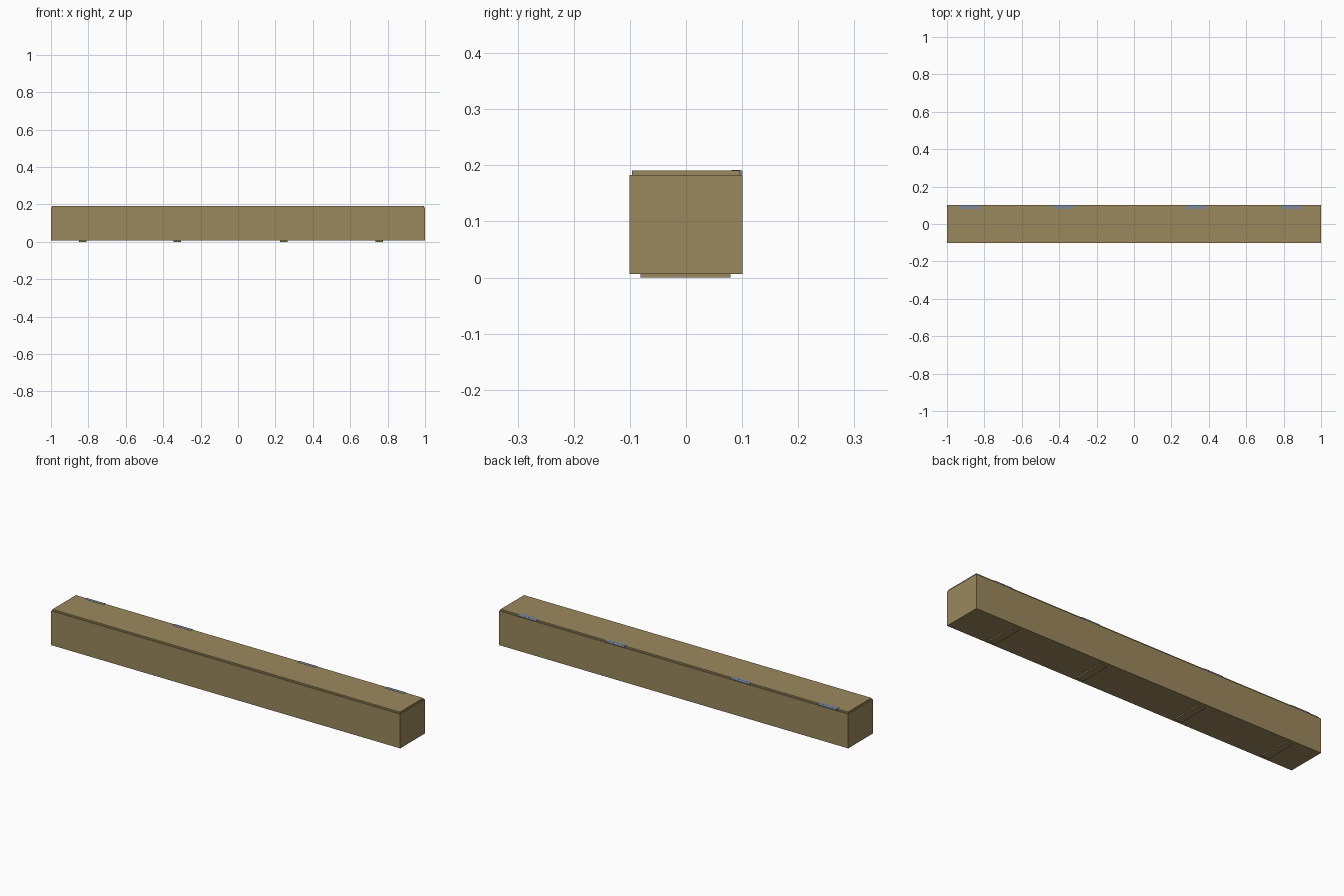
import bpy

if "Cube" in bpy.data.objects:
    bpy.data.objects.remove(bpy.data.objects["Cube"])

def material(name, color):
    m = bpy.data.materials.new(name)
    m.diffuse_color = (*color, 1)
    m.use_nodes = True
    m.node_tree.nodes["Principled BSDF"].inputs["Base Color"].default_value = m.diffuse_color
    return m

WOOD = material("wood", (0.33, 0.25, 0.11))
STEEL = material("steel", (0.2, 0.25, 0.33))

def box(name, x, y, z, mat):
    """Box from (min, max) ranges on each axis."""
    r = (x, y, z)
    bpy.ops.mesh.primitive_cube_add(size=1, location=[(a + b) / 2 for a, b in r])
    o = bpy.context.object
    o.name = name
    o.scale = [b - a for a, b in r]
    bpy.ops.object.transform_apply(location=False, rotation=False, scale=True)
    o.data.materials.append(mat)
    return o

# Long beam-like case and its slightly inset lid
box("case_body", (-1, 1), (-0.101, 0.101), (0.006, 0.183), WOOD)
box("lid", (-0.995, 0.995), (-0.096, 0.095), (0.183, 0.191), WOOD)

# Cross runners underneath
for x in (-0.83, -0.325, 0.245, 0.755):
    box("runner", (x - 0.02, x + 0.02), (-0.081, 0.079), (0, 0.006), WOOD)

# Hinges along the rear edge: leaf on the lid and a round barrel behind it
for x in (-0.88, -0.38, 0.335, 0.84):
    box("hinge_leaf", (x - 0.053, x + 0.053), (0.081, 0.096), (0.188, 0.192), STEEL)
    bpy.ops.mesh.primitive_cylinder_add(vertices=12, radius=0.0045, depth=0.106,
                                        location=(x, 0.0965, 0.1872),
                                        rotation=(0, 1.5707963, 0))
    barrel = bpy.context.object
    barrel.name = "hinge_barrel"
    barrel.data.materials.append(STEEL)
